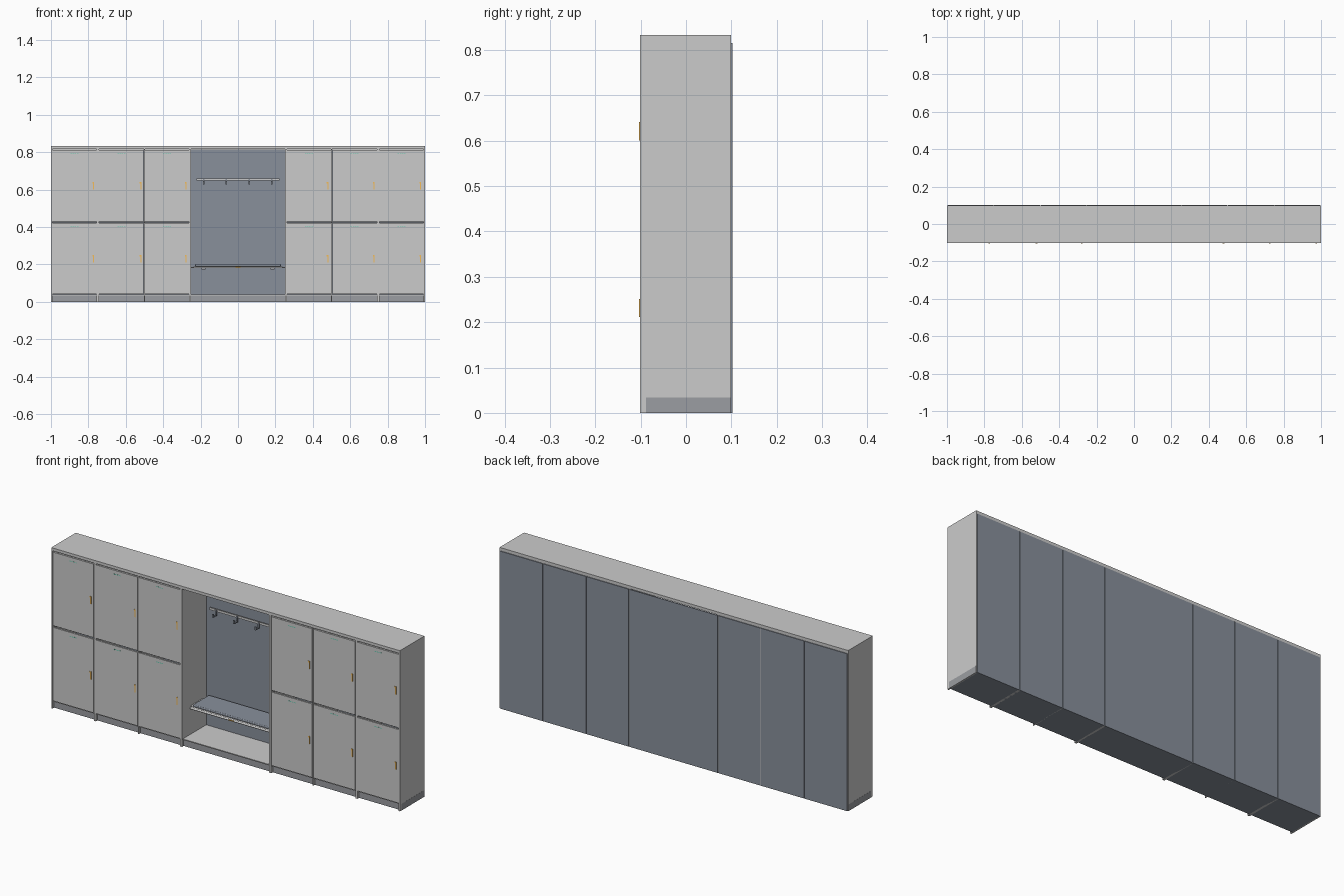
import bpy, math
from mathutils import Vector

if "Cube" in bpy.data.objects:
    bpy.data.objects.remove(bpy.data.objects["Cube"])


def mat(name, col):
    m = bpy.data.materials.new(name)
    m.diffuse_color = (*col, 1)
    m.use_nodes = True
    m.node_tree.nodes["Principled BSDF"].inputs["Base Color"].default_value = m.diffuse_color
    return m


SLATE = mat("slate", (0.25, 0.28, 0.33))
PLINTH = mat("plinth_grey", (0.33, 0.34, 0.36))
ORANGE = mat("orange", (0.9, 0.5, 0.1))
TEAL = mat("teal", (0.15, 0.6, 0.45))


def box(name, x0, x1, y0, y1, z0, z1, m=None, bevel=0):
    bpy.ops.mesh.primitive_cube_add(size=1, location=((x0 + x1) / 2, (y0 + y1) / 2, (z0 + z1) / 2))
    o = bpy.context.object
    o.name = name
    o.scale = (x1 - x0, y1 - y0, z1 - z0)
    bpy.ops.object.transform_apply(location=False, rotation=False, scale=True)
    if m:
        o.data.materials.append(m)
    if bevel:
        b = o.modifiers.new("bevel", 'BEVEL')
        b.width = bevel
        b.segments = 3
    return o


def rod(name, a, b, r, m=None):
    a, b = Vector(a), Vector(b)
    d = b - a
    bpy.ops.mesh.primitive_cylinder_add(vertices=16, radius=r, depth=d.length, location=(a + b) / 2,
                                        rotation=d.to_track_quat('Z', 'Y').to_euler())
    o = bpy.context.object
    o.name = name
    if m:
        o.data.materials.append(m)
    bpy.ops.object.shade_smooth_by_angle()
    return o


YF, YB, H = -0.1015, 0.102, 0.833
ROWS = [(0.041, 0.422), (0.431, 0.812)]

# top panel
box("top_panel", -1, 1, YF, YB - 0.003, 0.818, H)

# end panels and dividers: centre x, thickness (double walls between cabinets)
walls = [(-0.9965, 0.007), (-0.75, 0.012), (-0.5, 0.005), (-0.2555, 0.011),
         (0.2555, 0.011), (0.5, 0.005), (0.75, 0.012), (0.9965, 0.007)]
for i, (x, t) in enumerate(walls):
    box(f"wall_panel_{i}", x - t / 2, x + t / 2, YF, YB - 0.003, 0, 0.818)

# dark strips on the sides of the plinth
for s in (-1, 1):
    box("plinth_side", *sorted((s * 0.998, s * 1.0004)), -0.088, YB - 0.003, 0, 0.034, PLINTH)

for i in range(7):
    x0 = walls[i][0] + walls[i][1] / 2
    x1 = walls[i + 1][0] - walls[i + 1][1] / 2
    xm = (x0 + x1) / 2
    # plinth, underside, floor and back of each bay
    box(f"plinth_{i}", x0, x1, -0.088, YB - 0.003, 0.0004, 0.034, PLINTH)
    box(f"bay_floor_{i}", x0, x1, -0.095, 0.098, 0.034, 0.039)
    box(f"back_panel_{i}", walls[i][0] + 0.002, walls[i + 1][0] - 0.002, 0.097, YB, 0, 0.816, SLATE)
    if i == 3:
        continue
    box(f"shelf_{i}", x0, x1, -0.09, 0.098, 0.424, 0.429, PLINTH)
    box(f"ceiling_{i}", x0, x1, -0.09, 0.098, 0.811, 0.818)
    for r, (z0, z1) in enumerate(ROWS):
        # door with handle and ventilation slots
        box(f"door_{i}_{r}", x0 + 0.0015, x1 - 0.0015, YF, -0.092, z0, z1)
        hx, hz = x1 - 0.018, z0 + 0.19
        box(f"handle_bar_{i}_{r}", hx - 0.001, hx + 0.004, YF - 0.0022, YF + 0.001, hz - 0.02, hz + 0.02, ORANGE)
        box(f"handle_tab_{i}_{r}", hx - 0.005, hx + 0.004, YF - 0.0015, YF + 0.001, hz + 0.012, hz + 0.02, ORANGE)
        for k in range(4):
            vx = xm + (k - 1.5) * 0.011
            box(f"vent_slot_{i}_{r}_{k}", vx - 0.004, vx + 0.004, YF - 0.0004, YF + 0.001,
                z1 - 0.022, z1 - 0.018, TEAL)

# dark plate under the cabinets
box("base_plate", -0.999, 0.999, -0.088, YB - 0.003, 0, 0.003, SLATE)

# coat rail with hooks in the open bay
box("coat_rail", -0.222, 0.222, 0.084, 0.089, 0.648, 0.66)
for x in (-0.184, -0.062, 0.06, 0.181):
    rod("rail_spacer", (x, 0.086, 0.654), (x, 0.098, 0.654), 0.003)
    box("hook_plate", x - 0.004, x + 0.004, 0.079, 0.084, 0.628, 0.658, SLATE)
    box("hook_arm", x - 0.004, x + 0.004, 0.058, 0.080, 0.628, 0.633, SLATE)
    box("hook_tip", x - 0.004, x + 0.004, 0.055, 0.059, 0.628, 0.646, SLATE)

# bench: tray, cushion, front rail and brackets
box("bench_seat", -0.237, 0.237, -0.048, 0.092, 0.183, 0.190)
box("bench_cushion", -0.23, 0.23, -0.042, 0.09, 0.190, 0.202, SLATE, 0.004)
rod("bench_front_rail", (-0.237, -0.05, 0.185), (0.237, -0.05, 0.185), 0.005)
box("bench_tag", -0.014, 0.014, -0.0565, -0.05, 0.183, 0.188, ORANGE)
for x in (-0.185, 0.185):
    box("bench_bracket", x - 0.01, x + 0.01, -0.03, 0.098, 0.172, 0.183, PLINTH)
for s in (-1, 1):
    box("bench_side_support", *sorted((s * 0.237, s * 0.251)), -0.03, 0.07, 0.180, 0.187)
